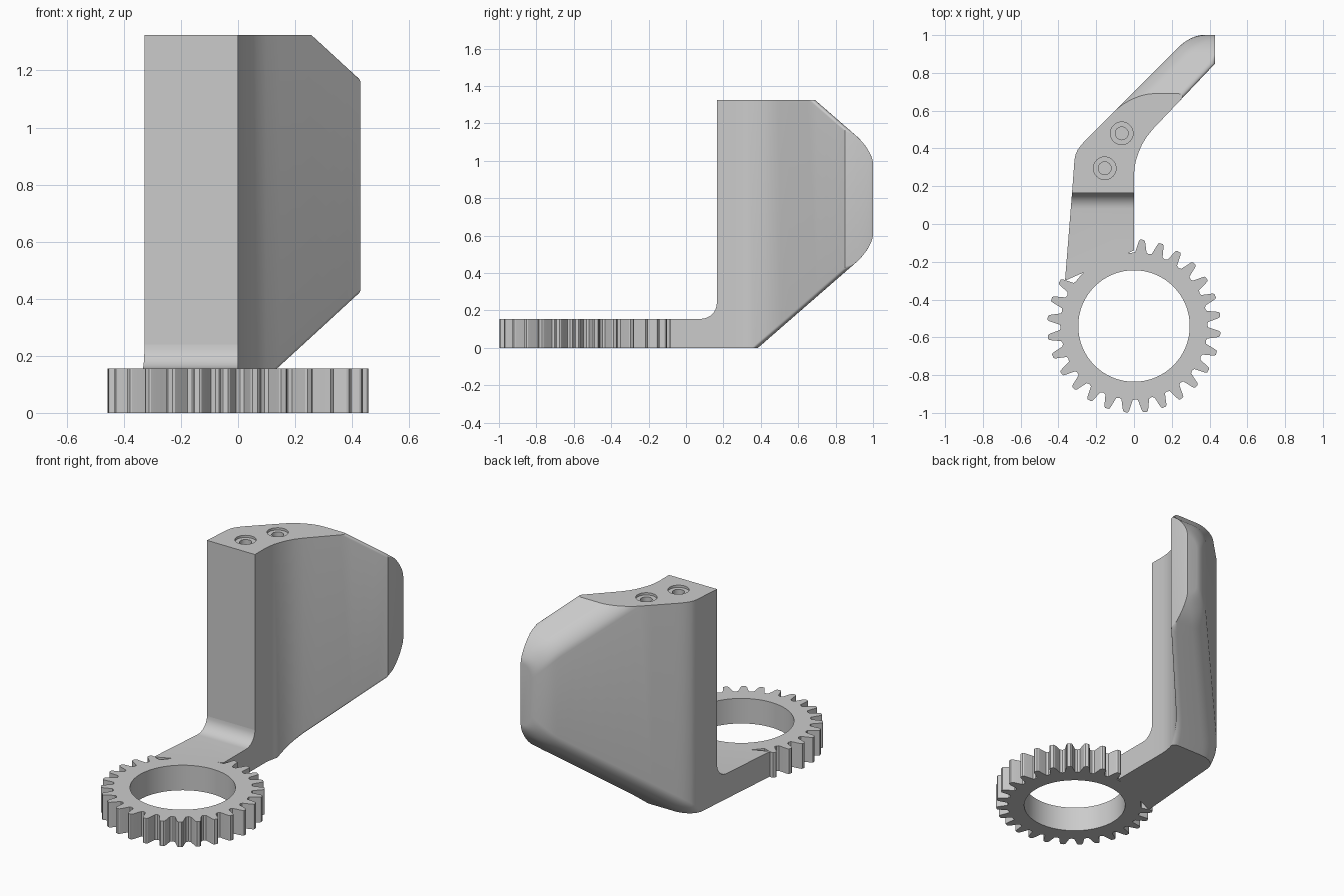
import bpy, bmesh
from math import sin, cos, radians, pi, sqrt

if "Cube" in bpy.data.objects:
    bpy.data.objects.remove(bpy.data.objects["Cube"], do_unlink=True)

grey = bpy.data.materials.new("light grey")
grey.use_nodes = True
colour = (0.6, 0.6, 0.6, 1)
grey.diffuse_color = colour
grey.node_tree.nodes["Principled BSDF"].inputs["Base Color"].default_value = colour


def make_object(name, bm):
    bmesh.ops.remove_doubles(bm, verts=bm.verts, dist=1e-5)
    bmesh.ops.recalc_face_normals(bm, faces=bm.faces)
    mesh = bpy.data.meshes.new(name)
    bm.to_mesh(mesh)
    bm.free()
    mesh.materials.append(grey)
    obj = bpy.data.objects.new(name, mesh)
    bpy.context.collection.objects.link(obj)
    return obj


def smooth(obj):
    bpy.ops.object.select_all(action='DESELECT')
    obj.select_set(True)
    bpy.context.view_layer.objects.active = obj
    bpy.ops.object.shade_smooth_by_angle(angle=radians(28))


def loft(sections, closed=False):
    """Skin a list of closed loops; cap both ends unless closed."""
    bm = bmesh.new()
    rows = [[bm.verts.new(p) for p in s] for s in sections]
    n = len(rows[0])
    pairs = list(zip(rows, rows[1:] + rows[:1])) if closed else list(zip(rows, rows[1:]))
    for a, b in pairs:
        for i in range(n):
            j = (i + 1) % n
            bm.faces.new((a[i], a[j], b[j], b[i]))
    if not closed:
        bm.faces.new(rows[0])
        bm.faces.new(rows[-1])
    return bm


def interpolate(points, y):
    for (y0, x0), (y1, x1) in zip(points, points[1:]):
        if y <= y1:
            return x0 + (x1 - x0) * (y - y0) / (y1 - y0)
    return points[-1][1]


def round_off(y, start):
    """Quarter-circle easing from 0 at start to 1 at the far end."""
    s = min(1, max(0, (y - start) / (1 - start)))
    return 1 - sqrt(1 - s * s)


# Gear ring with a toothless stretch where the arm joins
THICK, GEAR_Y, TEETH = 0.155, -0.54, 28
half_tooth = [(4.4, 0.393), (3.4, 0.415), (2.5, 0.44), (1.9, 0.454), (1.1, 0.459)]
tooth = [(-a, r) for a, r in half_tooth] + [(a, r) for a, r in reversed(half_tooth)] + [(6.43, 0.388)]
sections = []
for k in range(TEETH):
    for a, r in tooth:
        angle = radians(84.6 + a) + 2 * pi * k / TEETH
        if 1 <= k <= 4:
            r = 0.388
        ring = [(0.295, 0), (r, 0), (r, THICK), (0.295, THICK)]
        sections.append([(q * cos(angle), GEAR_Y + q * sin(angle), z) for q, z in ring])
smooth(make_object("gear_ring", loft(sections, closed=True)))

# Flat arm rising into the upright through a concave fillet
FRONT = 0.165
rows = [(None, THICK), (0.08, THICK)]
for i in range(1, 9):
    t = i / 8 * pi / 2
    rows.append((0.08 + 0.085 * sin(t), THICK + 0.085 * (1 - cos(t))))
sections = []
for y, h in rows:
    yl, yr = (-0.3, -0.14) if y is None else (y, y)
    xl = -0.328 - 0.08 * (FRONT - yl)
    sections.append([(xl, yl, 0), (0, yr, 0), (0, yr, h), (xl, yl, h)])
smooth(make_object("arm", loft(sections)))

# Bent upright plate: x limits of its back and front walls against y
back_wall = [(0.165, -0.328), (0.34, -0.315), (0.37, -0.309), (0.395, -0.297),
             (0.42, -0.278), (0.44, -0.26), (1, 0.3)]
front_wall = [(0.165, 0), (0.26, 0), (0.3, 0.003), (0.34, 0.011), (0.38, 0.025),
              (0.42, 0.042), (0.46, 0.066), (0.5, 0.098), (0.85, 0.43), (1, 0.43)]
HEIGHT, SLOPE = 1.325, 0.87


def corner(x, z, sx, sz, rx, rz, start):
    """Elliptical corner; sx, sz point inward, start is the first angle."""
    return [(x + sx * rx - sx * rx * abs(cos(t)), z + sz * rz - sz * rz * abs(sin(t)))
            for t in (start + i / 8 * pi / 2 for i in range(9))]


levels = sorted({y for y, x in back_wall + front_wall}
                | {0.5 + 0.05 * i for i in range(9)}
                | {1 - 0.1 * (1 - sin(i / 10 * pi / 2)) for i in range(11)})
sections = []
for y in levels:
    xb = interpolate(back_wall, y) + 0.06 * round_off(y, 0.94)
    xf = interpolate(front_wall, y)
    drop = 0.07 * round_off(y, 0.91)
    top = HEIGHT - SLOPE * (y - 0.69) - drop
    low = SLOPE * (y - 0.385) + drop
    fade = max(0.02, min(1, (0.9 - y) / 0.05))
    fx, fz = 0.045 * fade, 0.03 * fade
    bx = min(0.11, 0.8 * (xf - xb))
    loop = (corner(xf, low, -1, 1, fx, fz, pi / 2) + corner(xf, top, -1, -1, fx, fz, 0)
            + corner(xb, top, 1, -1, bx, 0.08, pi / 2) + corner(xb, low, 1, 1, bx, 0.08, 0))
    sections.append([(x, y, z) for x, z in loop])
bm = loft(sections)
bmesh.ops.remove_doubles(bm, verts=bm.verts, dist=1e-5)
bmesh.ops.recalc_face_normals(bm, faces=bm.faces)
for z, direction in ((HEIGHT, 1), (0, -1)):
    cut = bmesh.ops.bisect_plane(bm, geom=bm.verts[:] + bm.edges[:] + bm.faces[:],
                                 plane_co=(0, 0, z), plane_no=(0, 0, direction),
                                 clear_outer=True)
    rim = [e for e in cut["geom_cut"] if isinstance(e, bmesh.types.BMEdge)]
    bmesh.ops.holes_fill(bm, edges=rim, sides=0)
upright = make_object("upright_plate", bm)

# Two stepped screw holes in the top
for x, y in ((-0.155, 0.295), (-0.065, 0.48)):
    for radius, depth in ((0.06, 0.014), (0.034, 0.1)):
        bpy.ops.mesh.primitive_cylinder_add(vertices=32, radius=radius, depth=2 * depth,
                                            location=(x, y, HEIGHT))
        cutter = bpy.context.object
        cutter.name = "hole_cutter"
        cutter.hide_render = True
        cutter.data.materials.append(grey)
        mod = upright.modifiers.new("hole", 'BOOLEAN')
        mod.operation, mod.solver, mod.object = 'DIFFERENCE', 'EXACT', cutter
        bpy.context.view_layer.objects.active = upright
        bpy.ops.object.modifier_apply(modifier=mod.name)
        bpy.data.objects.remove(cutter, do_unlink=True)
smooth(upright)
